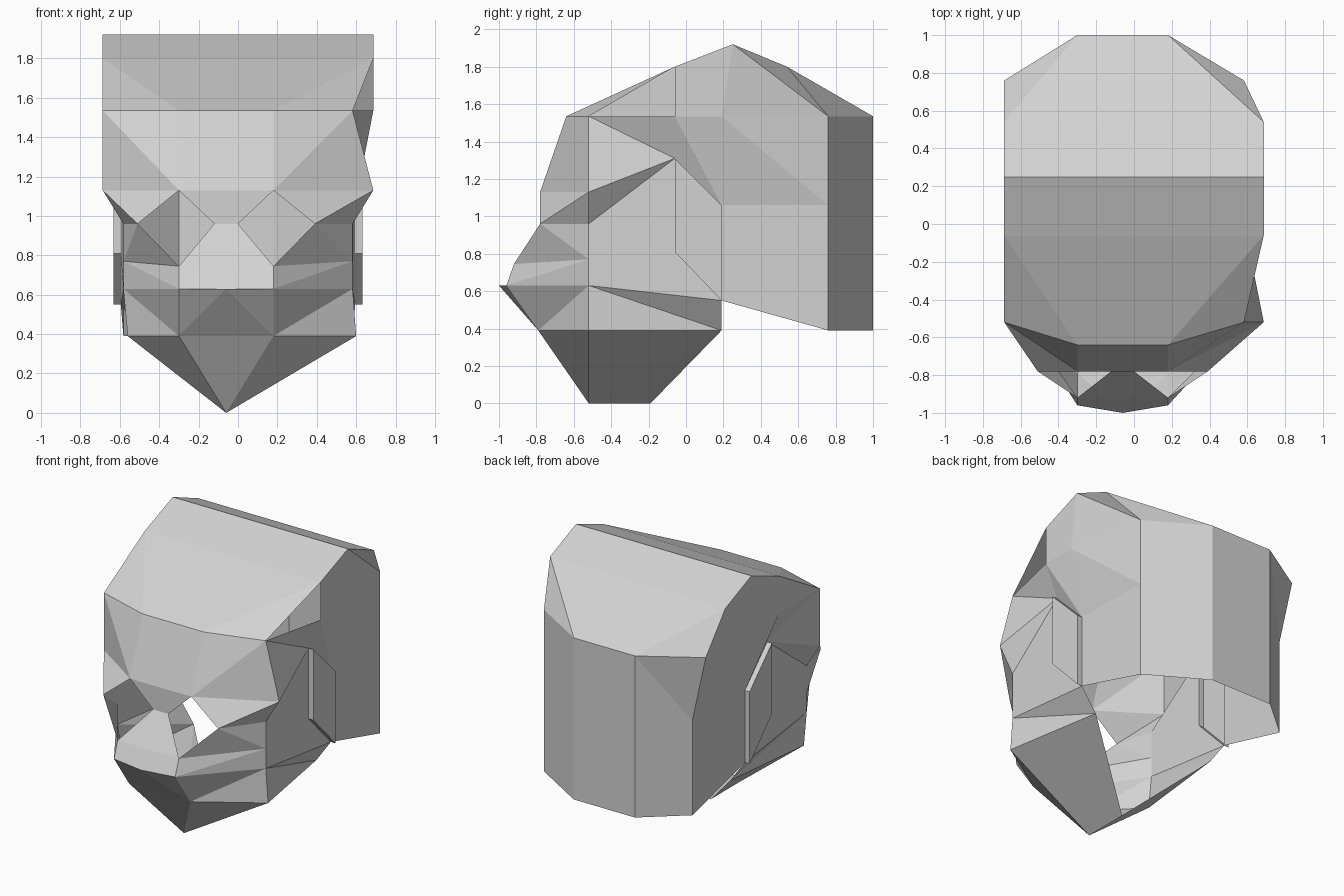
import bpy
import bmesh
from mathutils import Vector

cube = bpy.data.objects.get("Cube")
if cube:
    bpy.data.objects.remove(cube, do_unlink=True)

grey = bpy.data.materials.new("plain grey")
grey.use_nodes = True
tone = (0.65, 0.65, 0.65, 1)
grey.diffuse_color = tone
grey.node_tree.nodes["Principled BSDF"].inputs["Base Color"].default_value = tone


def part(name, faces, middle=(0, 0, 0.9)):
    """Flat panels sharing corners, all facing away from the middle."""
    bm = bmesh.new()
    corners = {}
    for points in faces:
        loop = []
        for p in points:
            key = tuple(round(c, 4) for c in p)
            if key not in corners:
                corners[key] = bm.verts.new(key)
            loop.append(corners[key])
        face = bm.faces.new(loop)
        face.normal_update()
        if face.normal.dot(face.calc_center_median() - Vector(middle)) < 0:
            face.normal_flip()
    mesh = bpy.data.meshes.new(name)
    bm.to_mesh(mesh)
    bm.free()
    mesh.materials.append(grey)
    obj = bpy.data.objects.new(name, mesh)
    bpy.context.collection.objects.link(obj)
    return obj


# Shared levels: heights, depths and half widths
JAW, LIP, CHEEK, EYE, BROW, CROWN, SLOPE, PEAK = 0.39, 0.63, 0.77, 0.96, 1.13, 1.535, 1.8, 1.92
FRONT, MID, EAR, REAR, BACK = -0.52, -0.06, 0.19, 0.76, 1.0
WIDE, NARROW, FACE = 0.687, 0.595, 0.582
AXIS = -0.06


def inner(s, y, z, half=0.24):
    """Point beside the centre line of the face."""
    return (AXIS + half * s, y, z)


def outer(s, y, z, half=WIDE):
    """Point on the side of the head."""
    return (half * s, y, z)


# Points that lie on both sides of the face
L, R = 1, -1
both = (L, R)
hair = {s: inner(s, -0.64, CROWN) for s in both}
brow = {s: inner(s, -0.78, BROW) for s in both}
eye_in = {s: inner(s, -0.78, EYE, 0.06) for s in both}
eye_out = {s: inner(s, -0.78, EYE, 0.45) for s in both}
eye_low = {s: inner(s, -0.92, 0.745) for s in both}
lip = {s: inner(s, -0.96, LIP) for s in both}
jaw = {s: inner(s, -0.79, JAW) for s in both}
jaw_corner = {s: (0.02 + 0.58 * s, FRONT, JAW) for s in both}
jaw_back = {s: outer(s, EAR, JAW, 0.48) for s in both}
nape = {s: inner(s, BACK, CROWN) for s in both}
nape_low = {s: inner(s, BACK, JAW) for s in both}
temple = {s: outer(s, FRONT, BROW) for s in both}
slope_front = {s: outer(s, MID, SLOPE) for s in both}
slope_back = {s: outer(s, 0.54, SLOPE) for s in both}
ridge = {s: outer(s, 0.25, PEAK) for s in both}

# The left crown corners are pulled in
crown_front = {L: outer(L, FRONT, CROWN, FACE), R: outer(R, FRONT, CROWN)}
crown_rear = {L: outer(L, REAR, CROWN, FACE), R: outer(R, REAR, CROWN)}

lip_tip = (AXIS, -1, LIP)
chin_front = (AXIS, FRONT, 0)
chin_back = (AXIS, -0.19, 0)

# Centre of the face
part("forehead", [
    (hair[R], hair[L], brow[L], brow[R]),
    (brow[R], brow[L], eye_in[L], eye_in[R]),
])
part("nose", [
    (eye_in[R], eye_in[L], eye_low[L], eye_low[R]),
    (eye_low[R], eye_low[L], lip[L], lip_tip, lip[R]),
])
part("mouth", [
    (lip[R], lip_tip, jaw[R]),
    (lip_tip, lip[L], jaw[L]),
    (lip_tip, jaw[L], jaw[R]),
])
part("chin", [(jaw[R], jaw[L], chin_front)])

# Skull top and back
part("skull_top", [
    (slope_front[R], slope_front[L], ridge[L], ridge[R]),
    (ridge[R], ridge[L], slope_back[L], slope_back[R]),
    (slope_front[R], slope_front[L], hair[L], hair[R]),
    (slope_back[R], slope_back[L], nape[L], nape[R]),
])
part("skull_back", [(nape[R], nape[L], nape_low[L], nape_low[R])])

for s, side in ((L, "left"), (R, "right")):
    cheek_eye = outer(s, FRONT, EYE, FACE)
    cheek_mid = outer(s, FRONT, CHEEK, FACE)
    cheek_low = outer(s, FRONT, LIP, FACE)
    crown_mid = outer(s, MID, CROWN)
    crown_ear = outer(s, EAR, CROWN)
    ear_top = outer(s, MID, 1.31, NARROW)
    ear_back = outer(s, EAR, 1.06, NARROW)
    ear_tip = outer(s, EAR, 0.55, NARROW)
    ear_front = outer(s, MID, 0.81, NARROW)
    rear_mid = outer(s, REAR, 1.06, FACE)
    rear_low = outer(s, REAR, JAW, FACE)

    # Brow and cheek panels, leaving the eye open
    part(side + "_brow", [
        (hair[s], crown_front[s], brow[s]),
        (crown_front[s], temple[s], brow[s]),
        (brow[s], temple[s], eye_out[s]),
        (temple[s], cheek_eye, eye_out[s]),
    ])
    part(side + "_cheek", [
        (eye_out[s], cheek_eye, cheek_mid),
        (eye_out[s], cheek_mid, eye_low[s]),
        (eye_low[s], cheek_mid, lip[s]),
        (lip[s], cheek_mid, cheek_low),
        (cheek_eye, ear_top, ear_front, ear_tip, cheek_low, cheek_mid),
    ])

    # Jaw, open underneath
    part(side + "_jaw", [
        (lip[s], cheek_low, jaw[s]),
        (cheek_low, jaw_corner[s], jaw[s]),
        (cheek_low, ear_tip, jaw_back[s]),
        (cheek_low, jaw_back[s], jaw_corner[s]),
        (jaw[s], jaw_corner[s], chin_front),
        (jaw_corner[s], jaw_back[s], chin_front),
        (jaw_back[s], chin_back, chin_front),
    ])

    # Temple and skull side
    part(side + "_temple", [
        (crown_front[s], temple[s], ear_top),
        (temple[s], cheek_eye, ear_top),
        (crown_front[s], ear_top, crown_mid),
        (crown_mid, ear_top, ear_back),
        (crown_mid, ear_back, crown_ear),
    ])
    panels = [
        (slope_front[s], hair[s], crown_front[s]),
        (slope_front[s], crown_mid, crown_ear, ridge[s]),
        (ridge[s], crown_ear, crown_rear[s]),
        (ridge[s], crown_rear[s], slope_back[s]),
        (slope_back[s], crown_rear[s], nape[s]),
        (crown_ear, ear_back, rear_mid),
        (crown_ear, rear_mid, crown_rear[s]),
        (ear_back, ear_tip, rear_low, rear_mid),
        (nape[s], crown_rear[s], rear_mid),
        (nape[s], rear_mid, rear_low, nape_low[s]),
    ]
    # Only the right side closes the gap above the temple
    if s == R:
        panels.append((slope_front[s], crown_front[s], crown_mid))
    part(side + "_skull_side", panels)

    # Raised ear plate with a rim, hollow behind
    base = (ear_top, ear_back, ear_tip, ear_front)
    raised = [(x + 0.037 * s, y, z) for x, y, z in base]
    rim = [(base[i - 1], base[i], raised[i], raised[i - 1]) for i in range(len(base))]
    part(side + "_ear", [raised] + rim, middle=(NARROW * s, 0.065, 0.93))
